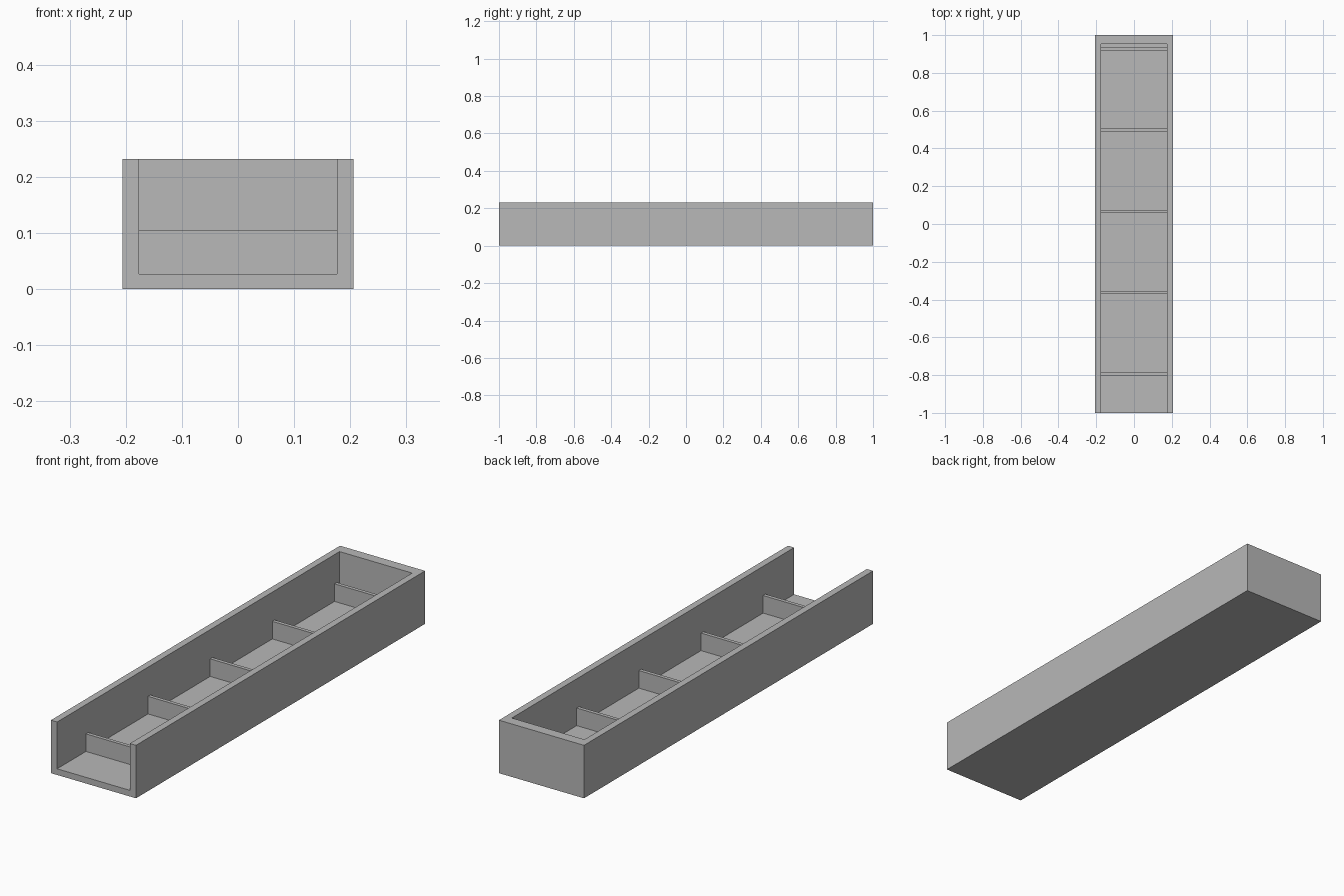
import bpy

cube = bpy.data.objects.get("Cube")
if cube:
    bpy.data.objects.remove(cube, do_unlink=True)

# Overall sizes
HALF_W, HALF_L, HEIGHT = 0.206, 1.0, 0.232
INNER_W, FLOOR, BACK = 0.176, 0.027, 0.954
DIVIDER_TOP, THICK = 0.104, 0.016
COUNT, FIRST, STEP = 5, -0.793, 0.43

grey = bpy.data.materials.new("plain grey")
grey.use_nodes = True
colour = (0.48, 0.48, 0.48, 1)
grey.diffuse_color = colour
grey.node_tree.nodes["Principled BSDF"].inputs["Base Color"].default_value = colour


def box(name, low, high):
    """Axis-aligned box between two corners."""
    centre = [(a + b) / 2 for a, b in zip(low, high)]
    bpy.ops.mesh.primitive_cube_add(size=1, location=centre)
    obj = bpy.context.object
    obj.name = name
    obj.scale = [b - a for a, b in zip(low, high)]
    bpy.ops.object.transform_apply(location=False, rotation=False, scale=True)
    obj.data.materials.append(grey)
    return obj


# Trough: a block hollowed from the top and open at the front
trough = box("trough", (-HALF_W, -HALF_L, 0), (HALF_W, HALF_L, HEIGHT))
cutter = box("trough_cutter", (-INNER_W, -HALF_L - 0.1, FLOOR),
             (INNER_W, BACK, HEIGHT + 0.1))
cutter.hide_render = True
cut = trough.modifiers.new("hollow", 'BOOLEAN')
cut.operation = 'DIFFERENCE'
cut.solver = 'EXACT'
cut.object = cutter
bpy.context.view_layer.objects.active = trough
bpy.ops.object.modifier_apply(modifier=cut.name)
bpy.data.objects.remove(cutter, do_unlink=True)

# Low dividers standing across the floor
for i in range(COUNT):
    y = FIRST + i * STEP
    box(f"divider_{i + 1}", (-INNER_W, y - THICK / 2, FLOOR),
        (INNER_W, y + THICK / 2, DIVIDER_TOP))
